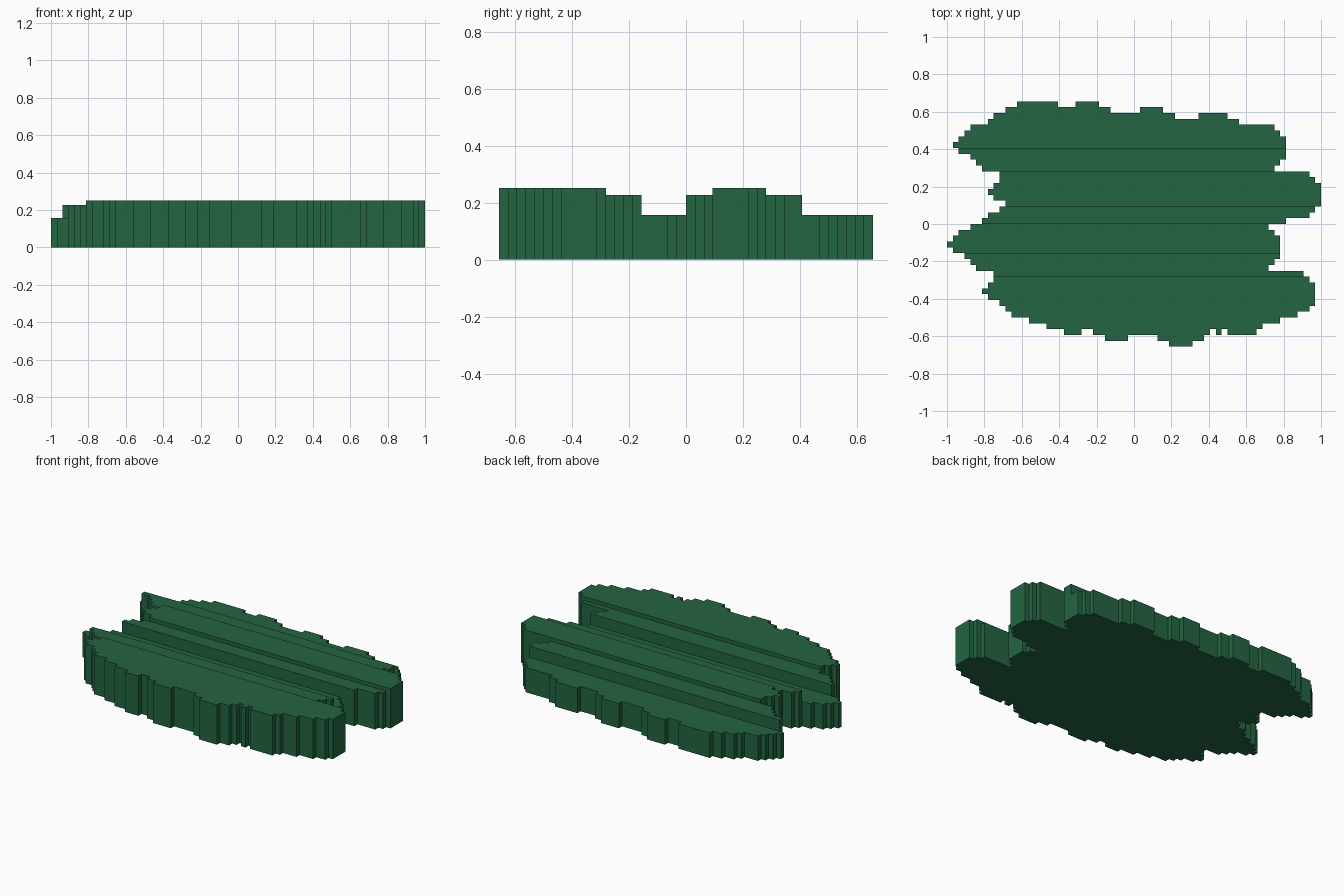
import bpy, bmesh

if "Cube" in bpy.data.objects:
    bpy.data.objects.remove(bpy.data.objects["Cube"])

C = 1 / 32                      # cell size of the stepped outline
HIGH, MID, LOW = 0.251, 0.227, 0.157

green = bpy.data.materials.new("dark_green")
green.diffuse_color = (0.018, 0.128, 0.055, 1)
green.use_nodes = True
green.node_tree.nodes["Principled BSDF"].inputs["Base Color"].default_value = green.diffuse_color

# Each terrace: name, height, topmost row, then per row (going down in y) the
# x runs in cells: left, right[, left, right ...]
TERRACES = [
    ("back_low_terrace", LOW, 20, [
        (-20, -13, -10, -6), (-22, -4, 1, 5), (-24, 7, 11, 16), (-25, 18),
        (-28, 24), (-29, 25), (-30, 26), (-31, 26)]),
    ("back_middle_terrace", MID, 12, [(-30, 26), (-28, 26), (-27, 25), (-26, 24)]),
    ("back_high_ridge", HIGH, 8, [
        (-23, 30), (-23, 31), (-24, 32), (-25, 32), (-24, 32), (-22, 32)]),
    ("centre_middle_terrace", MID, 2, [(-23, 31), (-25, 30), (-26, 26)]),
    ("centre_low_channel", LOW, -1, [
        (-28, 23), (-30, 24), (-31, 25), (-32, 25), (-31, 25)]),
    ("front_middle_terrace", MID, -6, [(-29, 25), (-28, 24), (-27, 23), (-24, 29)]),
    ("front_high_ridge", HIGH, -10, [
        (-24, 30), (-25, 31), (-26, 31), (-25, 31), (-23, 31), (-22, 30),
        (-21, 28), (-18, 25), (-15, 22), (-12, -9, -7, 13, 14, 15, 16, 21),
        (-5, -1, 4, 12), (6, 10)]),
]

# Height map of all cells, so neighbouring terraces share no hidden walls
height, members = {}, {}
for name, h, top, rows in TERRACES:
    members[name] = []
    for k, runs in enumerate(rows):
        for a, b in zip(runs[::2], runs[1::2]):
            for i in range(a, b):
                height[i, top - k] = h
                members[name].append((i, top - k))


def build_terrace(name, cells):
    bm = bmesh.new()

    def quad(*pts):
        bm.faces.new([bm.verts.new((x * C, y * C, z)) for x, y, z in pts])

    for i, j in cells:
        h = height[i, j]
        corners = [(i, j), (i + 1, j), (i + 1, j + 1), (i, j + 1)]
        quad(*[(x, y, h) for x, y in corners])
        quad(*[(x, y, 0) for x, y in reversed(corners)])
        # walls only where the neighbour is lower
        for n, (dx, dy) in enumerate([(0, -1), (1, 0), (0, 1), (-1, 0)]):
            low = height.get((i + dx, j + dy), 0)
            if low < h:
                p, q = corners[n], corners[(n + 1) % 4]
                quad((*p, low), (*q, low), (*q, h), (*p, h))
    # weld and merge the flat cells into large faces
    bmesh.ops.remove_doubles(bm, verts=bm.verts, dist=1e-4)
    bmesh.ops.dissolve_limit(bm, angle_limit=0.01, verts=bm.verts, edges=bm.edges)
    mesh = bpy.data.meshes.new(name)
    bm.to_mesh(mesh)
    bm.free()
    mesh.materials.append(green)
    bpy.context.collection.objects.link(bpy.data.objects.new(name, mesh))


for name, cells in members.items():
    build_terrace(name, cells)
